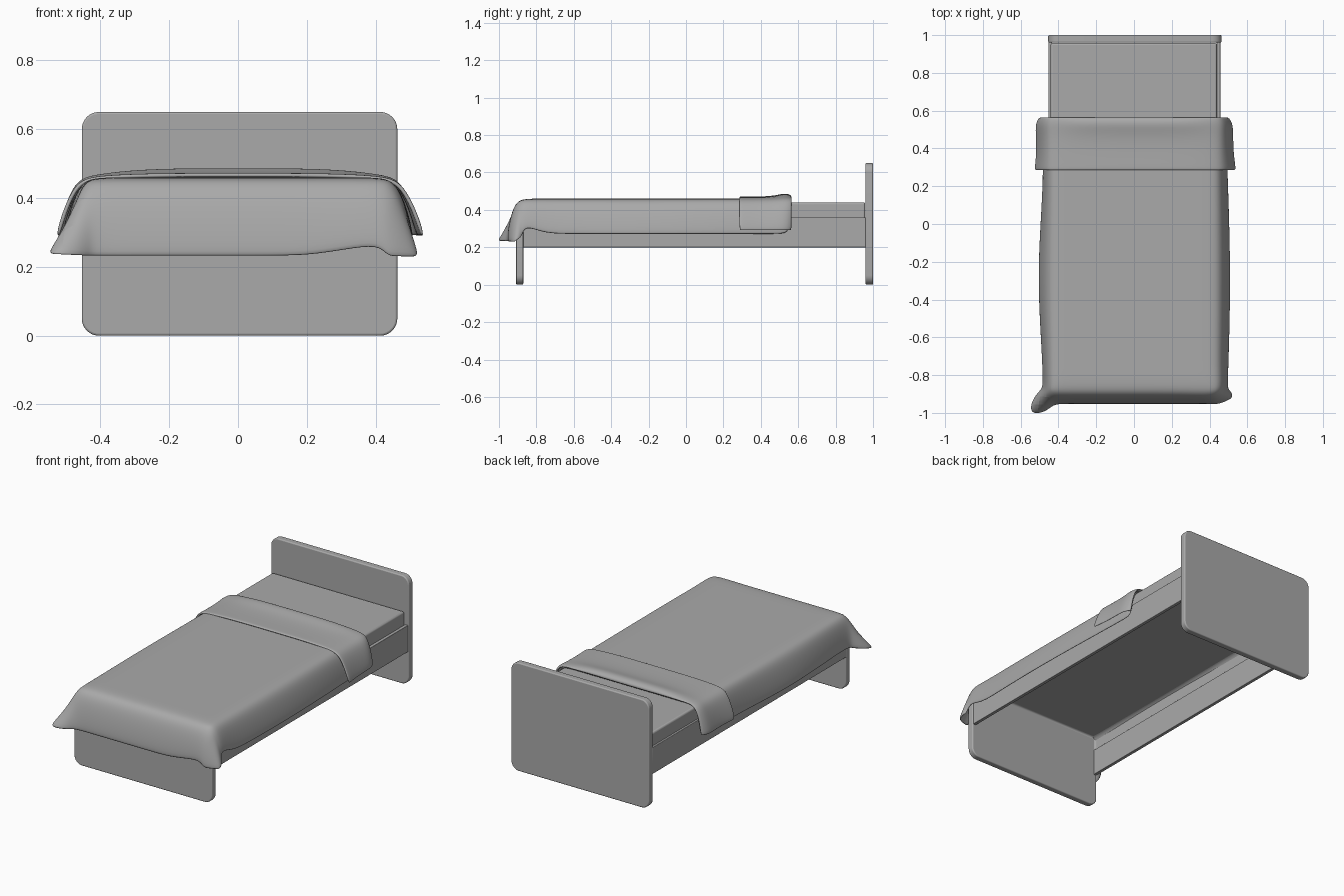
import bpy, bmesh, math
from mathutils import Vector

cube = bpy.data.objects.get("Cube")
if cube:
    bpy.data.objects.remove(cube, do_unlink=True)

grey = bpy.data.materials.new("plain_grey")
grey.use_nodes = True
COLOUR = (0.4, 0.4, 0.4, 1)
grey.diffuse_color = COLOUR
grey.node_tree.nodes["Principled BSDF"].inputs["Base Color"].default_value = COLOUR


def finish(name, bm):
    """Turn a bmesh into a smooth shaded object."""
    mesh = bpy.data.meshes.new(name)
    bm.to_mesh(mesh)
    bm.free()
    mesh.materials.append(grey)
    obj = bpy.data.objects.new(name, mesh)
    bpy.context.collection.objects.link(obj)
    bpy.ops.object.select_all(action="DESELECT")
    obj.select_set(True)
    bpy.context.view_layer.objects.active = obj
    bpy.ops.object.shade_smooth_by_angle(angle=math.radians(40))
    return obj


def box(name, low, high, edge=0.006, corner=0, open_below=False):
    """Box from two corners; corner rounds its outline as seen from the front."""
    low, high = Vector(low), Vector(high)
    bm = bmesh.new()
    bmesh.ops.create_cube(bm, size=1)
    for v in bm.verts:
        v.co = (low + high) / 2 + v.co * (high - low)
    if corner:
        deep = [e for e in bm.edges
                if abs(e.verts[0].co.y - e.verts[1].co.y) > 0.001]
        bmesh.ops.bevel(bm, geom=deep, offset=corner, segments=8,
                        profile=0.5, affect="EDGES")
    if open_below:
        bottom = min(bm.faces, key=lambda f: f.calc_center_median().z)
        bmesh.ops.delete(bm, geom=[bottom], context="FACES_ONLY")
    obj = finish(name, bm)
    bevel = obj.modifiers.new("soft_edges", "BEVEL")
    bevel.width = edge
    bevel.segments = 3
    bevel.limit_method = "ANGLE"
    bevel.angle_limit = math.radians(40)
    return obj


# Cloth: each grid line is a place on the bed top plus an overhang from 0 to 1
HALF, FOOT, TOP = 0.41, -0.86, 0.46
STEPS = [0.2, 0.4, 0.7, 1.0]
PROFILE = [(0, 0, 0), (0.2, 0.4, 0.06), (0.4, 0.66, 0.24), (0.7, 0.88, 0.6), (1, 1, 1)]


def profile(d):
    for (d0, o0, f0), (d1, o1, f1) in zip(PROFILE, PROFILE[1:]):
        if d <= d1:
            k = (d - d0) / (d1 - d0)
            return o0 + k * (o1 - o0), f0 + k * (f1 - f0)
    return 1, 1


def drape(x, over_x, y, over_y, lift, spread, fall):
    """Place one cloth point, hanging over the sides and flaring at the foot."""
    d = max(abs(over_x), abs(over_y))
    lift *= 1 - 0.65 * (x / HALF) ** 4
    if d == 0:
        return Vector((x, y, TOP + lift))
    out, down = profile(d)
    aim = Vector((over_x, over_y, 0)).normalized()
    corner = (2 * abs(aim.x * aim.y)) ** 2 * d * d
    left = over_x > 0
    reach = (0.091 if left else 0.087) + 0.009 * aim.y ** 2
    reach *= out * (1 + corner * (0.3 if left else 1.2))
    reach += spread * d + lift
    wave = math.cos(3 * y + 0.9) if left else math.sin(5 * y + 3)
    reach += 0.012 * wave * d * aim.x ** 2
    drop = fall + (0.23 - fall) * abs(aim.y)
    # The hem lifts a little on both sides of the left foot corner
    if left and over_y == 0:
        drop -= 0.045 * math.exp(-((y - FOOT) / 0.07) ** 2)
    elif left:
        drop += 0.01 * corner
    elif over_x == 0:
        drop -= 0.035 * math.exp(-((x - HALF + 0.02) / 0.1) ** 2)
    pos = Vector((x, y, TOP + lift * (1 - d))) + aim * reach
    if left:
        pos += Vector((0.025, 0.025, 0)) * corner
    pos.z -= drop * down
    return pos


def cloth(name, rows, fall, thickness):
    columns = [(-HALF, -d) for d in reversed(STEPS)]
    columns += [(HALF * (i / 4 - 1), 0) for i in range(9)]
    columns += [(HALF, d) for d in STEPS]
    bm = bmesh.new()
    grid = [[bm.verts.new(drape(x, ox, y, oy, lift, spread, fall))
             for x, ox in columns] for y, oy, lift, spread in rows]
    for a, b in zip(grid, grid[1:]):
        for i in range(len(columns) - 1):
            bm.faces.new((a[i], a[i + 1], b[i + 1], b[i]))
    obj = finish(name, bm)
    solid = obj.modifiers.new("thickness", "SOLIDIFY")
    solid.thickness = thickness
    solid.offset = -1
    smooth = obj.modifiers.new("smooth", "SUBSURF")
    smooth.levels = smooth.render_levels = 2
    return obj


# Bed frame
box("headboard", (-0.454, 0.96, 0), (0.463, 1.0, 0.65), corner=0.05)
box("footboard", (-0.454, -0.908, 0), (0.463, -0.87, 0.4), corner=0.05)
for name, x in (("right_rail", -0.453), ("left_rail", 0.437)):
    box(name, (x, -0.875, 0.2), (x + 0.02, 0.965, 0.36), edge=0.003)

# Mattress, a shell that is hollow underneath
box("mattress", (-0.441, -0.868, 0.35), (0.438, 0.958, 0.44), edge=0.01, open_below=True)

# Blanket
blanket_rows = [(FOOT, -d, 0, 0) for d in reversed(STEPS)]
blanket_rows += [(FOOT + 1.415 * i / 16, 0, 0, 0) for i in range(17)]
cloth("blanket", blanket_rows, 0.19, 0.014)

# Turned back top of the blanket, rolling over at the head end
fold_rows = [(0.285, 0, 0.012, 0.04), (0.30, 0, 0.013, 0.04),
             (0.38, 0, 0.011, 0.032), (0.47, 0, 0.014, 0.032),
             (0.525, 0, 0.03, 0.026), (0.56, 0, 0.022, 0.012),
             (0.568, 0, 0.002, 0), (0.55, 0, -0.008, 0)]
cloth("blanket_fold", fold_rows, 0.17, 0.012)
